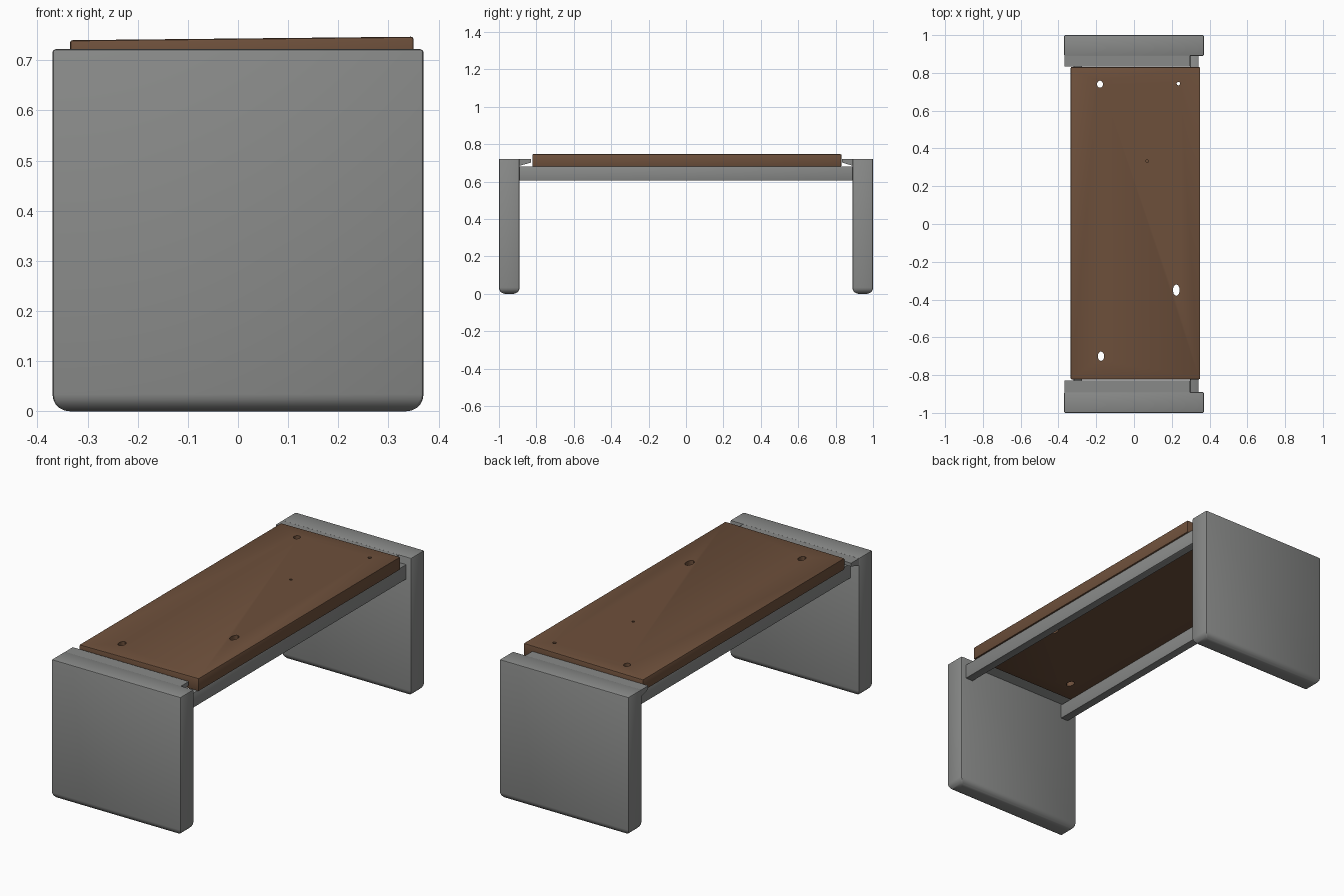
import bpy, bmesh, math
from mathutils import Matrix

if "Cube" in bpy.data.objects:
    bpy.data.objects.remove(bpy.data.objects["Cube"])


def material(name, rgb):
    m = bpy.data.materials.new(name)
    m.diffuse_color = (*rgb, 1)
    m.use_nodes = True
    m.node_tree.nodes["Principled BSDF"].inputs["Base Color"].default_value = m.diffuse_color
    return m


GREY = material("worn grey stone", (0.25, 0.255, 0.25))
BROWN = material("brown wood", (0.155, 0.08, 0.044))


def finish(name, bm, mat, bevel=0.0):
    bmesh.ops.recalc_face_normals(bm, faces=bm.faces[:])
    me = bpy.data.meshes.new(name)
    bm.to_mesh(me)
    bm.free()
    ob = bpy.data.objects.new(name, me)
    bpy.context.collection.objects.link(ob)
    me.materials.append(mat)
    bpy.ops.object.select_all(action='DESELECT')
    ob.select_set(True)
    bpy.context.view_layer.objects.active = ob
    if bevel:
        b = ob.modifiers.new("soft edges", 'BEVEL')
        b.width = bevel
        b.segments = 2
        b.limit_method = 'ANGLE'
        b.angle_limit = math.radians(50)
        bpy.ops.object.modifier_apply(modifier=b.name)
    return ob


def box(x0, x1, y0, y1, z0, z1):
    bm = bmesh.new()
    bmesh.ops.create_cube(bm, size=1)
    for v in bm.verts:
        v.co = (x1 if v.co.x > 0 else x0,
                y1 if v.co.y > 0 else y0,
                z1 if v.co.z > 0 else z0)
    return bm


def smooth():
    bpy.ops.object.shade_smooth_by_angle(angle=math.radians(35))


for side, s in (("front", -1), ("back", 1)):
    # slab leg with a well rounded foot
    y0, y1 = sorted((s * 1.0, s * 0.89))
    bm = box(-0.37, 0.37, y0, y1, 0, 0.722)
    foot = [e for e in bm.edges if all(v.co.z < 0.01 for v in e.verts)]
    bmesh.ops.bevel(bm, geom=foot, offset=0.034, offset_type='OFFSET',
                    segments=5, profile=0.5, affect='EDGES')
    finish(side + "_leg", bm, GREY, 0.006)
    smooth()

    # wedge lip on the inner top edge, stopping short of the right rail
    bm = bmesh.new()
    inner = 0.835 if s > 0 else 0.828
    prof = [(0.90, 0.72), (inner, 0.72), (inner, 0.702), (0.90, 0.682)]
    face = bm.faces.new([bm.verts.new((-0.368, s * y, z)) for y, z in prof])
    ext = bmesh.ops.extrude_face_region(bm, geom=[face])
    bmesh.ops.translate(bm, vec=(0.665, 0, 0),
                        verts=[g for g in ext["geom"]
                               if isinstance(g, bmesh.types.BMVert)])
    finish(side + "_lip", bm, GREY)

# rails under the seat
for name, x0, x1 in (("left_rail", -0.32, -0.275), ("right_rail", 0.297, 0.342)):
    finish(name, box(x0, x1, -0.9, 0.9, 0.605, 0.682), GREY, 0.004)
    smooth()

# seat board, slightly thicker towards the right
bm = box(-0.335, 0.35, -0.822, 0.831, 0.68, 0.74)
for v in bm.verts:
    if v.co.z > 0.7 and v.co.x > 0:
        v.co.z = 0.747
seat = finish("seat", bm, BROWN, 0.005)

# knot holes: x, y, half width, half length, lowest point
HOLES = [(-0.18, 0.74, 0.016, 0.019, 0.6), (-0.175, -0.70, 0.017, 0.025, 0.6),
         (0.224, -0.35, 0.018, 0.030, 0.6), (0.235, 0.743, 0.009, 0.009, 0.6),
         (0.07, 0.333, 0.007, 0.007, 0.715)]
for x, y, rx, ry, low in HOLES:
    bm = bmesh.new()
    bmesh.ops.create_cone(bm, cap_ends=True, segments=14, radius1=1, radius2=1,
                          depth=1, matrix=Matrix.Translation((x, y, (low + 0.8) / 2))
                          @ Matrix.Diagonal((rx, ry, 0.8 - low, 1)))
    cutter = finish("knot_cutter", bm, BROWN)
    cutter.hide_render = True
    bpy.context.view_layer.objects.active = seat
    cut = seat.modifiers.new("knot", 'BOOLEAN')
    cut.operation = 'DIFFERENCE'
    cut.solver = 'EXACT'
    cut.object = cutter
    bpy.ops.object.modifier_apply(modifier=cut.name)
    bpy.data.objects.remove(cutter)
bpy.ops.object.select_all(action='DESELECT')
seat.select_set(True)
bpy.context.view_layer.objects.active = seat
smooth()
